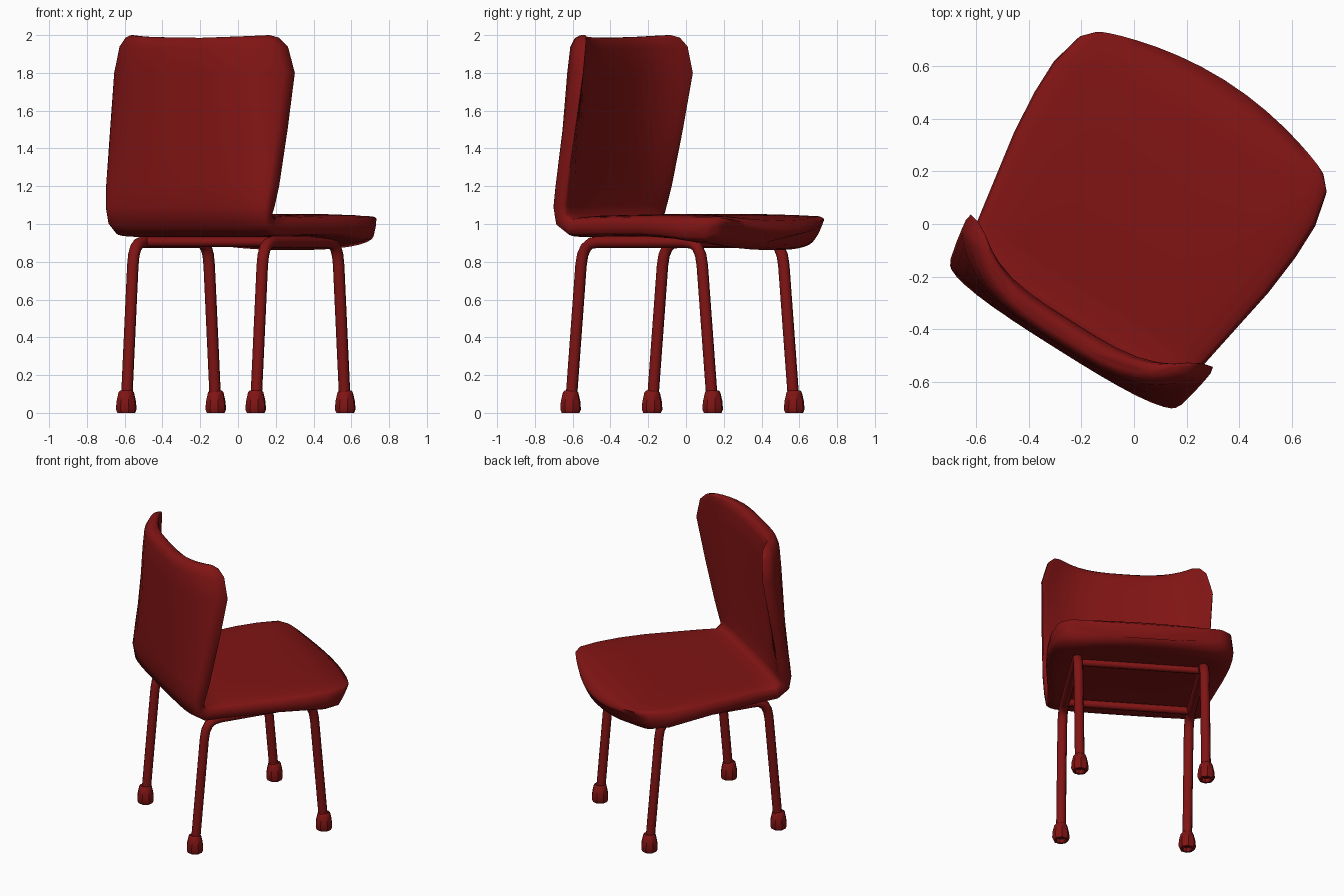
import bpy, bmesh, math
from mathutils import Matrix

if "Cube" in bpy.data.objects:
    bpy.data.objects.remove(bpy.data.objects["Cube"])

TURN = Matrix.Rotation(math.radians(-32.2), 4, 'Z')   # the chair stands turned on the grid
red = bpy.data.materials.new("dark_red")
red.diffuse_color = (0.22, 0.007, 0.007, 1)
red.use_nodes = True
red.node_tree.nodes["Principled BSDF"].inputs["Base Color"].default_value = red.diffuse_color


def finish(obj, angle):
    obj.matrix_world = TURN
    obj.data.materials.clear()
    obj.data.materials.append(red)
    bpy.ops.object.select_all(action='DESELECT')
    obj.select_set(True)
    bpy.context.view_layer.objects.active = obj
    bpy.ops.object.shade_smooth_by_angle(angle=math.radians(angle))


def loft(name, rings, angle):
    """Skin a list of closed rings and cap both ends."""
    bm = bmesh.new()
    loops = [[bm.verts.new(p) for p in ring] for ring in rings]
    n = len(loops[0])
    for a, b in zip(loops, loops[1:]):
        for i in range(n):
            j = (i + 1) % n
            bm.faces.new((a[i], a[j], b[j], b[i]))
    bm.faces.new(loops[0])
    bm.faces.new(loops[-1])
    bmesh.ops.recalc_face_normals(bm, faces=bm.faces)
    mesh = bpy.data.meshes.new(name)
    bm.to_mesh(mesh)
    bm.free()
    obj = bpy.data.objects.new(name, mesh)
    bpy.context.collection.objects.link(obj)
    finish(obj, angle)


def tube(name, points, radius):
    curve = bpy.data.curves.new(name, 'CURVE')
    curve.dimensions = '3D'
    curve.bevel_depth = radius
    curve.bevel_resolution = 2
    curve.use_fill_caps = True
    spline = curve.splines.new('POLY')
    spline.points.add(len(points) - 1)
    for sp, p in zip(spline.points, points):
        sp.co = (*p, 1)
    obj = bpy.data.objects.new(name, curve)
    bpy.context.collection.objects.link(obj)
    bpy.ops.object.select_all(action='DESELECT')
    obj.select_set(True)
    bpy.context.view_layer.objects.active = obj
    bpy.ops.object.convert(target='MESH')
    finish(bpy.context.view_layer.objects.active, 50)


# Seat and back shell: y, z, pitch, half width, thickness, edge bow, wing curl
stations = [
    (0.634, 0.920, 25, 0.480, 0.06, 0.115, 0.02),
    (0.622, 0.925, 25, 0.515, 0.12, 0.115, 0.02),
    (0.570, 0.940, 18, 0.560, 0.165, 0.10, 0.01),
    (0.430, 0.968, 8, 0.588, 0.155, 0.07, 0),
    (0.250, 0.985, 3, 0.588, 0.135, 0.03, 0),
    (0.050, 0.992, 0, 0.572, 0.12, 0, 0),
    (-0.300, 0.988, 0, 0.512, 0.115, 0, 0),
    (-0.420, 0.984, 12, 0.498, 0.11, 0, 0),
    (-0.482, 1.018, 50, 0.500, 0.11, 0, 0.01),
    (-0.503, 1.090, 85, 0.512, 0.11, 0, 0.03),
    (-0.504, 1.200, 90, 0.525, 0.11, 0, 0.055),
    (-0.500, 1.500, 90, 0.540, 0.105, 0, 0.115),
    (-0.492, 1.800, 90, 0.550, 0.105, 0, 0.165),
    (-0.490, 1.930, 90, 0.512, 0.10, 0.01, 0.155),
    (-0.490, 1.972, 90, 0.470, 0.075, 0.015, 0.14),
    (-0.490, 1.985, 90, 0.430, 0.04, 0.015, 0.12),
]
half = [0.2, 0.38, 0.55, 0.70, 0.82, 0.91, 0.965, 0.99]
across = [-u for u in reversed(half)] + [0] + half


def shell_ring(y, z, pitch, w, thick, bow, wing):
    a = math.radians(pitch)
    outline = [(u, 1) for u in across] + [(1, 0)]
    outline += [(u, -1) for u in reversed(across)] + [(-1, 0)]
    ring = []
    for u, side in outline:
        h = side * thick / 2 * (1 - abs(u) ** 6) ** (1 / 6)
        along = bow * u * u
        out = h + wing * abs(u) ** 3.5
        ring.append((u * w,
                     y - along * math.cos(a) + out * math.sin(a),
                     z + along * math.sin(a) + out * math.cos(a)))
    return ring


loft("seat_and_back", [shell_ring(*s) for s in stations], 75)

# Side frames: each pair of legs is one bent tube
leg_path = [(-0.464, 0.06), (-0.402, 0.78), (-0.392, 0.835), (-0.372, 0.875),
            (-0.340, 0.898), (-0.295, 0.905), (0.250, 0.905), (0.295, 0.898),
            (0.327, 0.875), (0.347, 0.835), (0.357, 0.78), (0.419, 0.06)]
foot_profile = [(0.025, 0.03), (0.0, 0.032), (0.0, 0.048), (0.018, 0.056),
                (0.06, 0.053), (0.108, 0.042), (0.118, 0.033)]
for side, sx in (("left", -0.405), ("right", 0.405)):
    tube(side + "_leg_frame", [(sx, y, z) for y, z in leg_path], 0.031)
    # Faceted foot caps
    for end, fy in (("back", -0.467), ("front", 0.422)):
        rings = [[(sx + r * math.cos(k * math.pi / 4), fy + r * math.sin(k * math.pi / 4), z)
                  for k in range(8)] for z, r in foot_profile]
        loft(f"{end}_{side}_foot", rings, 40)

# Cross bars under the seat
for end, by in (("back", -0.28), ("front", 0.24)):
    tube(end + "_cross_bar", [(-0.405, by, 0.905), (0.405, by, 0.905)], 0.026)
